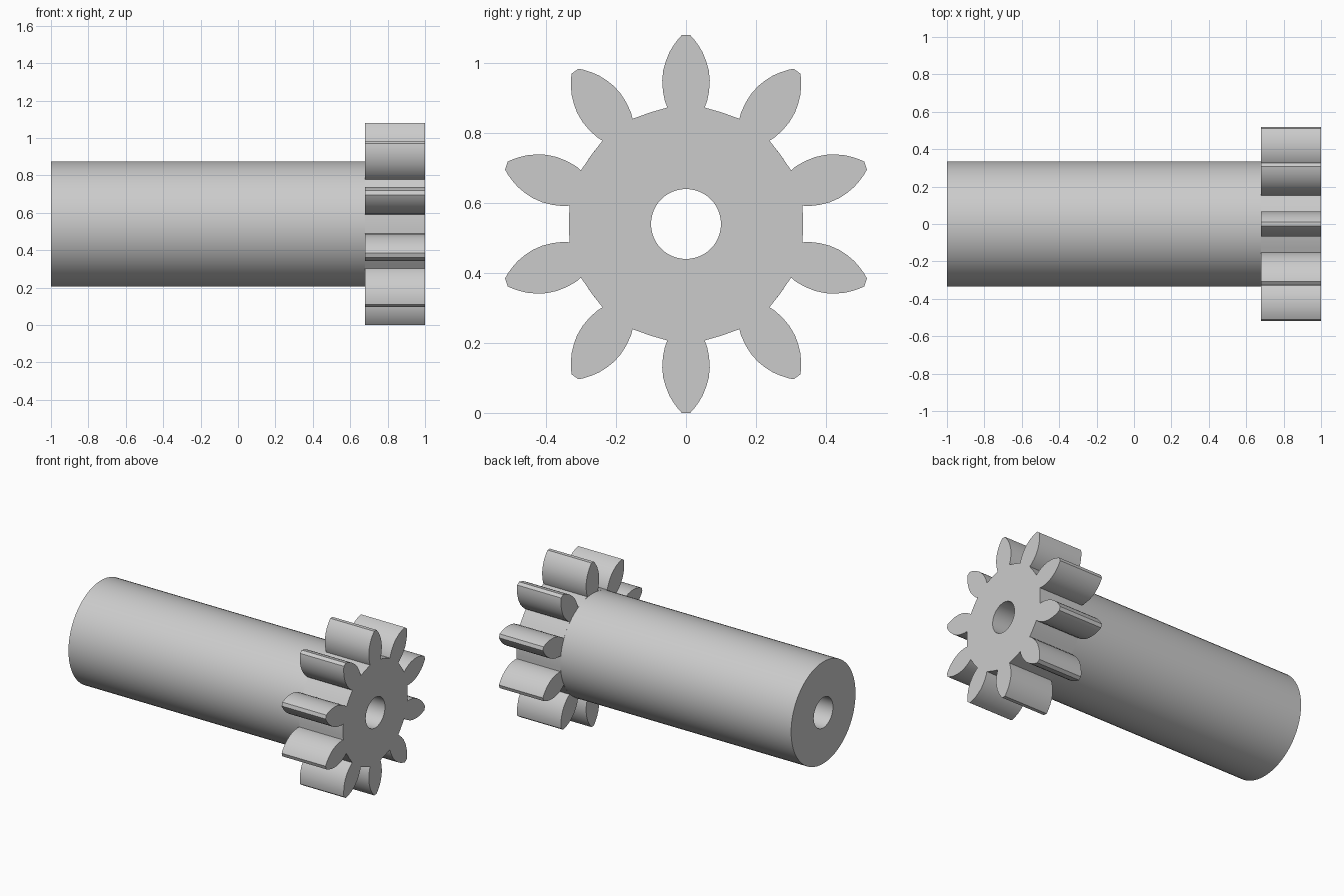
import bpy
from math import cos, sin, pi, radians

if "Cube" in bpy.data.objects:
    bpy.data.objects.remove(bpy.data.objects["Cube"], do_unlink=True)

AXIS_Z = 0.54
ROOT, BORE, TEETH = 0.335, 0.1, 10

steel = bpy.data.materials.new("plain grey")
steel.use_nodes = True
GREY = (0.6, 0.6, 0.6, 1)
steel.diffuse_color = GREY
steel.node_tree.nodes["Principled BSDF"].inputs["Base Color"].default_value = GREY


def circle(radius, count):
    return [(radius * cos(2 * pi * i / count), radius * sin(2 * pi * i / count))
            for i in range(count)]


def gear_outline():
    # One flank as (distance from axis, half width), mirrored for each tooth
    flank = [(0.333, 0.053), (0.35, 0.060), (0.38, 0.066), (0.41, 0.068),
             (0.44, 0.065), (0.465, 0.058), (0.49, 0.048), (0.51, 0.036),
             (0.528, 0.023), (0.54, 0.012)]
    tooth = [(r, -w) for r, w in flank] + [(r, w) for r, w in reversed(flank)]
    points = []
    for k in range(TEETH):
        a = pi / 2 + 2 * pi * k / TEETH
        points += [(r * cos(a) - w * sin(a), r * sin(a) + w * cos(a)) for r, w in tooth]
        # Short arc of the root circle up to the next tooth
        for degrees in (13.5, 18, 22.5):
            b = a + radians(degrees)
            points.append((ROOT * cos(b), ROOT * sin(b)))
    return points


def bored_prism(name, outline, x0, x1):
    """Extrude an outline with a round bore along x."""
    curve = bpy.data.curves.new(name, "CURVE")
    curve.dimensions = "2D"
    curve.fill_mode = "BOTH"
    curve.extrude = (x1 - x0) / 2
    for loop in (outline, circle(BORE, 48)):
        spline = curve.splines.new("POLY")
        spline.points.add(len(loop) - 1)
        for point, (u, v) in zip(spline.points, loop):
            point.co = (u, v, 0, 1)
        spline.use_cyclic_u = True
    obj = bpy.data.objects.new(name, curve)
    bpy.context.collection.objects.link(obj)
    obj.rotation_euler = (pi / 2, 0, pi / 2)
    obj.location = ((x0 + x1) / 2, 0, AXIS_Z)
    curve.materials.append(steel)

    # Turn into a welded mesh with crisp end edges
    bpy.ops.object.select_all(action="DESELECT")
    obj.select_set(True)
    bpy.context.view_layer.objects.active = obj
    bpy.ops.object.convert(target="MESH")
    bpy.ops.object.mode_set(mode="EDIT")
    bpy.ops.mesh.select_all(action="SELECT")
    bpy.ops.mesh.remove_doubles(threshold=0.0001)
    bpy.ops.mesh.normals_make_consistent(inside=False)
    bpy.ops.object.mode_set(mode="OBJECT")
    bpy.ops.object.shade_smooth_by_angle(angle=radians(25))
    return bpy.context.object


bored_prism("shaft", circle(ROOT, 64), -1, 0.68)
bored_prism("pinion_gear", gear_outline(), 0.68, 1)
